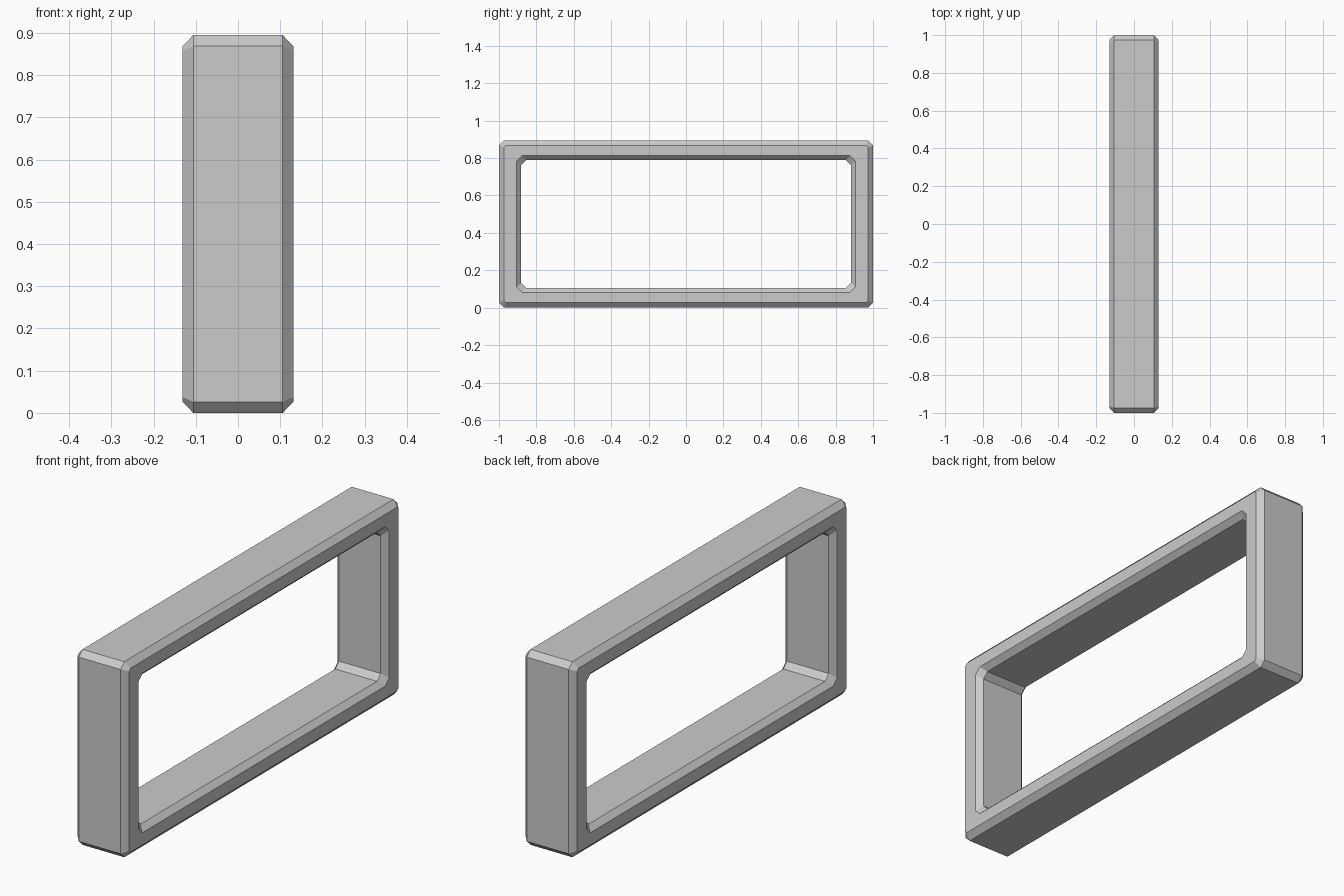
import bpy, bmesh

if "Cube" in bpy.data.objects:
    bpy.data.objects.remove(bpy.data.objects["Cube"])

CZ = 0.4475  # frame centre height


def ring(bm, x, hy, hz, cut):
    """Rectangle with chamfered corners in the YZ plane."""
    pts = [(hy, -hz + cut), (hy, hz - cut), (hy - cut, hz), (-hy + cut, hz),
           (-hy, hz - cut), (-hy, -hz + cut), (-hy + cut, -hz), (hy - cut, -hz)]
    return [bm.verts.new((x, y, CZ + z)) for y, z in pts]


# Half cross-section: x, half width, half height, corner cut
half = [(0.106, 1.0, 0.4475, 0.026),    # outer wall edge
        (0.131, 0.974, 0.421, 0.011),   # side face, outer edge
        (0.131, 0.906, 0.365, 0.028),   # side face, inner edge
        (0.106, 0.881, 0.341, 0.026)]   # opening wall edge
section = half + [(-x, a, b, c) for x, a, b, c in reversed(half)]

# Closed rectangular frame
bm = bmesh.new()
rings = [ring(bm, *s) for s in section]
for i, r in enumerate(rings):
    nxt = rings[(i + 1) % len(rings)]
    for j in range(8):
        k = (j + 1) % 8
        bm.faces.new((r[j], r[k], nxt[k], nxt[j]))
bmesh.ops.recalc_face_normals(bm, faces=bm.faces[:])
mesh = bpy.data.meshes.new("rectangular_frame")
bm.to_mesh(mesh)
bm.free()
bpy.context.collection.objects.link(bpy.data.objects.new("rectangular_frame", mesh))
